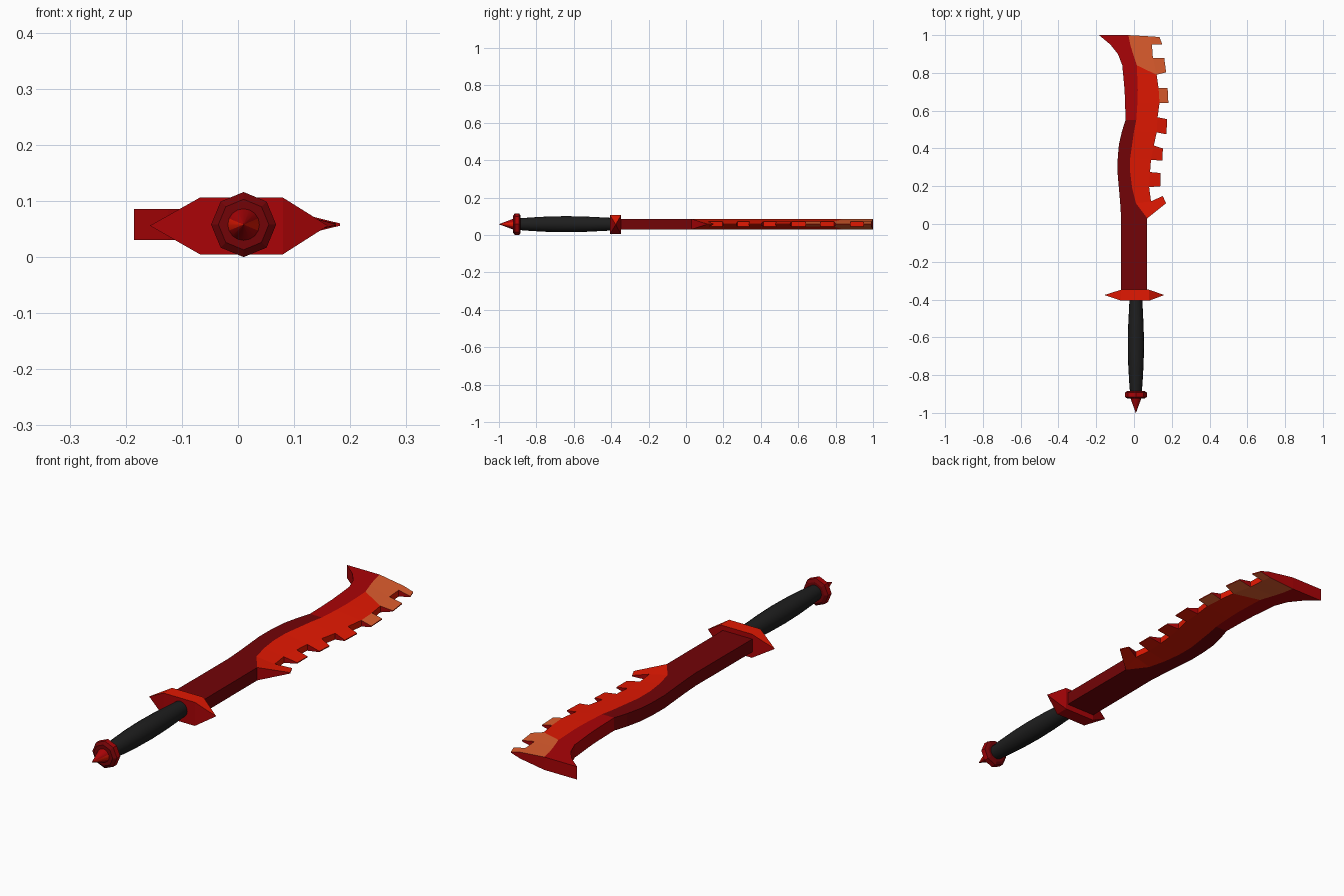
import bpy, bmesh, math

if "Cube" in bpy.data.objects:
    bpy.data.objects.remove(bpy.data.objects["Cube"])

CX, CZ = 0.01, 0.058      # axis of the handle


def material(name, rgb):
    m = bpy.data.materials.new(name)
    m.diffuse_color = (*rgb, 1)
    m.use_nodes = True
    m.node_tree.nodes["Principled BSDF"].inputs["Base Color"].default_value = m.diffuse_color
    return m


MAROON = material("dark maroon", (0.17, 0.001, 0.002))
CRIMSON = material("crimson", (0.40, 0.001, 0.002))
RED = material("bright red", (0.76, 0.009, 0.0005))
ORANGE = material("burnt orange", (0.74, 0.11, 0.027))
BLACK = material("grip black", (0.013, 0.013, 0.013))


def finish(bm, name, mats, rule=None):
    """Make the object; rule(normal) may pick a material for each face."""
    bmesh.ops.recalc_face_normals(bm, faces=bm.faces)
    bm.normal_update()
    if rule:
        for f in bm.faces:
            f.material_index = rule(f.normal)
    me = bpy.data.meshes.new(name)
    bm.to_mesh(me)
    bm.free()
    for m in mats:
        me.materials.append(m)
    ob = bpy.data.objects.new(name, me)
    bpy.context.collection.objects.link(ob)
    return ob


def lathe(name, profile, sides, mats, smooth=False, rule=None):
    """Turn (y, radius) pairs around the handle axis."""
    bm = bmesh.new()
    rings = []
    for y, r in profile:
        rings.append([bm.verts.new((CX + r * math.cos(a), y, CZ + r * math.sin(a)))
                      for a in (2 * math.pi * i / sides for i in range(sides))])
    for a, b in zip(rings, rings[1:]):
        for i in range(sides):
            j = (i + 1) % sides
            bm.faces.new((a[i], a[j], b[j], b[i]))
    bm.faces.new(rings[0])
    bm.faces.new(rings[-1])
    ob = finish(bm, name, mats, rule)
    if smooth:
        for p in ob.data.polygons:
            p.use_smooth = len(p.vertices) <= 4
    return ob


# ---- blade: spine strip, bevelled strip and teeth, in plan ----
# rows: spine x, ridge x, ridge y, tooth-root x, tooth-root y
rows = [
    (-.068, .07, .03, .07, .03), (-.073, .01, .11, .09, .12),
    (-.08, -.01, .19, .08, .195), (-.087, -.02, .27, .085, .275),
    (-.086, -.02, .35, .09, .34), (-.08, -.01, .42, .105, .415),
    (-.064, 0, .49, .12, .485), (-.045, .012, .55, .125, .565),
    (-.047, .018, .64, .135, .64), (-.05, .02, .71, .13, .72),
    (-.062, .015, .84, .12, .79), (-.085, -.005, .90, .10, .88),
    (-.125, -.02, .95, .095, .95), (-.185, -.03, 1, .09, .993),
]
# two tip corners of the tooth on every other interval
tips = [((.17, .11), (.152, .148)), ((.14, .20), (.14, .27)),
        ((.15, .335), (.153, .40)), ((.172, .475), (.175, .555)),
        ((.182, .64), (.178, .72)), ((.17, .803), (.16, .88)),
        ((.15, .95), (.135, .99))]
FULL, ROOT, TIP = .0275, .0135, .002     # half thicknesses

spine = [(-.07, -.36, FULL)] + [(r[0], r[2], FULL) for r in rows]
ridge = [(.07, -.36, FULL)] + [(r[1], r[2], FULL) for r in rows]
root = [ridge[1]] + [(r[3], r[4], ROOT) for r in rows[1:]]

polys = []                               # (points, material index)
for i in range(len(spine) - 1):
    polys.append(([spine[i], ridge[i], ridge[i + 1], spine[i + 1]], 0 if i < 8 else 1))
for i in range(len(rows) - 1):
    col = 3 if i >= 10 else 2
    quad = [ridge[i + 1], root[i], root[i + 1], ridge[i + 2]]
    polys.append((quad[1:] if i == 0 else quad, col))
    if i % 2 == 0:
        a, b = tips[i // 2]
        polys.append(([root[i], (*a, TIP), (*b, TIP), root[i + 1]], 3 if i >= 8 else 2))

bm = bmesh.new()
cache = {}


def vert(p, s):
    if (p, s) not in cache:
        cache[p, s] = bm.verts.new((p[0], p[1], CZ + s * p[2]))
    return cache[p, s]


def wall_colour(a, b, col):
    """Tooth sides and the end are crimson, notch floors red."""
    if col < 2:
        return col
    return 2 if abs(b[1] - a[1]) > abs(b[0] - a[0]) else 1


directed = {(p[k], p[(k + 1) % len(p)]): c for p, c in polys for k in range(len(p))}
for pts, col in polys:                   # upper and lower skins
    for s in (1, -1):
        bm.faces.new([vert(p, s) for p in pts]).material_index = col
for (a, b), col in directed.items():     # walls along the open outline
    if (b, a) not in directed:
        f = bm.faces.new((vert(a, 1), vert(b, 1), vert(b, -1), vert(a, -1)))
        f.material_index = wall_colour(a, b, col)
finish(bm, "blade", [MAROON, CRIMSON, RED, ORANGE])

# ---- guard: box with a pyramid at each end, bright on top ----
bm = bmesh.new()
ends = []
for x, tip in ((-.068, -.157), (.08, .16)):
    ring = [bm.verts.new((x, y, z)) for y, z in
            ((-.406, .005), (-.348, .005), (-.348, .106), (-.406, .106))]
    point = bm.verts.new((tip, -.376, .056))
    for k in range(4):
        bm.faces.new((ring[k], ring[(k + 1) % 4], point))
    ends.append(ring)
for k in range(4):
    j = (k + 1) % 4
    bm.faces.new((ends[0][k], ends[0][j], ends[1][j], ends[1][k]))
finish(bm, "guard", [CRIMSON, RED], lambda n: int(n.z > 0.5))

# ---- handle ----
lathe("grip", [(-.895, .031), (-.83, .036), (-.74, .041), (-.64, .043),
               (-.54, .041), (-.46, .037), (-.40, .034)], 16, [BLACK], True)
lathe("pommel_collar", [(-.925, .045), (-.915, .058), (-.892, .058), (-.884, .045)], 8,
      [CRIMSON, MAROON], rule=lambda n: int(abs(n.y) > 0.3))
lathe("pommel_spike", [(-1, 0.0005), (-.92, .03)], 16, [RED, CRIMSON], True,
      rule=lambda n: int(abs(n.z) > 0.5))
